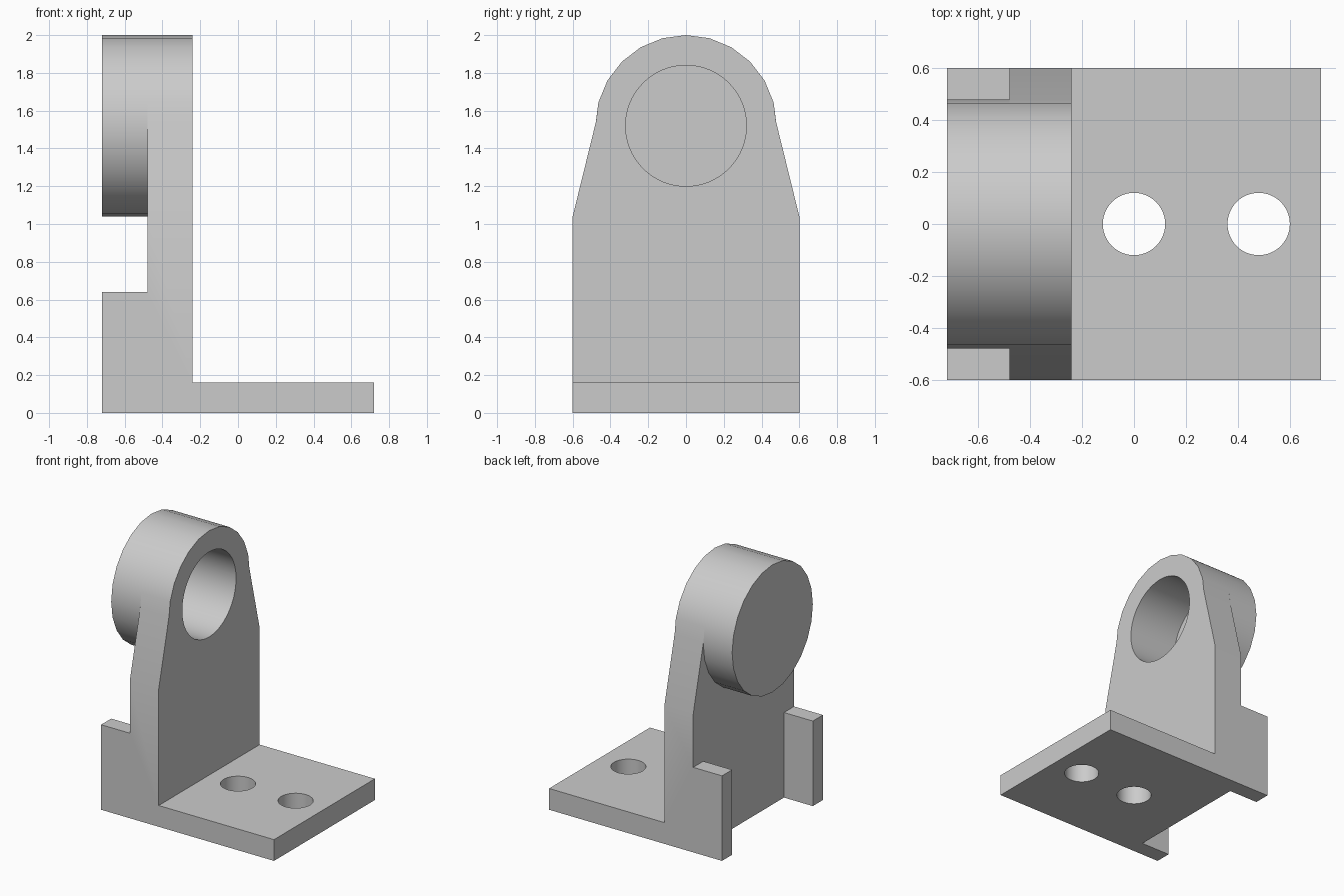
import bpy, bmesh, math
from mathutils import Vector

cube = bpy.data.objects.get("Cube")
if cube:
    bpy.data.objects.remove(cube)

grey = bpy.data.materials.new("plain grey")
grey.use_nodes = True
grey.diffuse_color = (0.6, 0.6, 0.6, 1)
grey.node_tree.nodes["Principled BSDF"].inputs["Base Color"].default_value = (0.6, 0.6, 0.6, 1)

AXIS_Z = 1.52      # height of the boss and bore centre
BOSS_R = 0.48


def prism(name, base, direction):
    """Extrude a closed outline of 3D points along a direction."""
    bm = bmesh.new()
    face = bm.faces.new([bm.verts.new(p) for p in base])
    top = bmesh.ops.extrude_face_region(bm, geom=[face], use_keep_orig=True)
    moved = [v for v in top["geom"] if isinstance(v, bmesh.types.BMVert)]
    bmesh.ops.translate(bm, verts=moved, vec=Vector(direction))
    bmesh.ops.recalc_face_normals(bm, faces=bm.faces)
    mesh = bpy.data.meshes.new(name)
    bm.to_mesh(mesh)
    bm.free()
    mesh.materials.append(grey)
    obj = bpy.data.objects.new(name, mesh)
    bpy.context.collection.objects.link(obj)
    return obj


def box(name, x0, x1, y0, y1, z0, z1):
    outline = [(x0, y0, z0), (x1, y0, z0), (x1, y1, z0), (x0, y1, z0)]
    return prism(name, outline, (0, 0, z1 - z0))


def arc(radius, steps, start=0, end=360):
    """Points on an arc, closed circles without the repeated end point."""
    count = steps if end - start == 360 else steps + 1
    angles = [math.radians(start + (end - start) * i / steps) for i in range(count)]
    return [(radius * math.cos(a), radius * math.sin(a)) for a in angles]


def combine(target, other, operation):
    """Apply a boolean and remove the helper part."""
    mod = target.modifiers.new(operation, 'BOOLEAN')
    mod.operation, mod.object, mod.solver = operation, other, 'EXACT'
    bpy.context.view_layer.objects.active = target
    bpy.ops.object.modifier_apply(modifier=mod.name)
    bpy.data.objects.remove(other)


# Upright wall with tapered shoulders and a rounded head
head = [(y, AXIS_Z + z) for y, z in arc(BOSS_R, 10, 15, 165)]
outline = [(-0.6, 0), (0.6, 0), (0.6, 1.04), (0.477, 1.54)] + head + [(-0.477, 1.54), (-0.6, 1.04)]
bracket = prism("bearing_bracket", [(-0.48, y, z) for y, z in outline], (0.24, 0, 0))

# Base plate, rear guide rails and round boss
parts = [box("base_plate", -0.24, 0.72, -0.6, 0.6, 0, 0.16)]
for side, y0, y1 in (("left", 0.48, 0.6), ("right", -0.6, -0.48)):
    parts.append(box(side + "_rail", -0.72, -0.48, y0, y1, 0, 0.64))
boss = [(-0.72, y, AXIS_Z + z) for y, z in arc(BOSS_R, 24)]
parts.append(prism("boss", boss, (0.24, 0, 0)))
for part in parts:
    combine(bracket, part, 'UNION')

# Blind bore and two bolt holes
bore = [(-0.64, y, AXIS_Z + z) for y, z in arc(0.32, 64)]
cutters = [prism("bore_cutter", bore, (0.6, 0, 0))]
for x in (0, 0.48):
    hole = [(x + u, v, -0.1) for u, v in arc(0.12, 48)]
    cutters.append(prism("hole_cutter", hole, (0, 0, 0.4)))
for cutter in cutters:
    cutter.hide_render = True
    combine(bracket, cutter, 'DIFFERENCE')

# Merge flat regions and shade the round surfaces smooth
bm = bmesh.new()
bm.from_mesh(bracket.data)
bmesh.ops.remove_doubles(bm, verts=bm.verts, dist=0.0005)
bmesh.ops.dissolve_limit(bm, angle_limit=0.01, verts=bm.verts, edges=bm.edges)
bm.to_mesh(bracket.data)
bm.free()
bpy.ops.object.select_all(action='DESELECT')
bracket.select_set(True)
bpy.context.view_layer.objects.active = bracket
bpy.ops.object.shade_smooth_by_angle(angle=math.radians(30))
